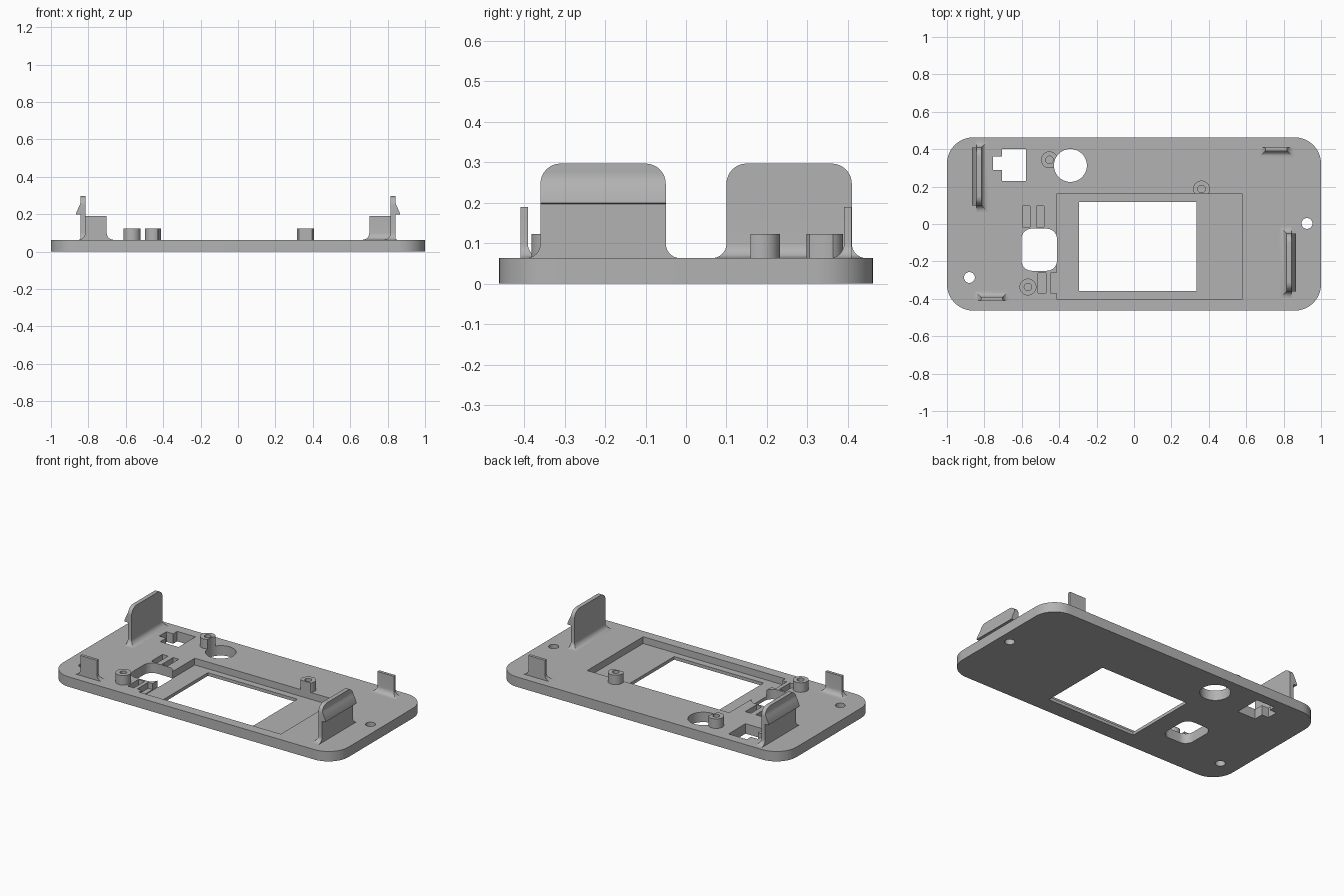
import bpy
from math import sin, cos, pi

if "Cube" in bpy.data.objects:
    bpy.data.objects.remove(bpy.data.objects["Cube"], do_unlink=True)

grey = bpy.data.materials.new("plain_grey")
grey.use_nodes = True
grey.diffuse_color = (0.45, 0.45, 0.45, 1)
grey.node_tree.nodes["Principled BSDF"].inputs["Base Color"].default_value = grey.diffuse_color

THICK = 0.063   # plate thickness


def stack(name, rings):
    """Skin a list of equal-sized rings, capped at both ends."""
    n = len(rings[0])
    verts = [p for ring in rings for p in ring]
    faces = [list(range(n))[::-1], [len(verts) - n + i for i in range(n)]]
    for k in range(len(rings) - 1):
        for i in range(n):
            j = (i + 1) % n
            faces.append([k * n + i, k * n + j, (k + 1) * n + j, (k + 1) * n + i])
    mesh = bpy.data.meshes.new(name)
    mesh.from_pydata(verts, [], faces)
    mesh.materials.append(grey)
    obj = bpy.data.objects.new(name, mesh)
    bpy.context.collection.objects.link(obj)
    return obj


def prism(name, outline, z0, z1):
    return stack(name, [[(x, y, z) for x, y in outline] for z in (z0, z1)])


def circle(x, y, r, n=40):
    return [(x + r * cos(2 * pi * i / n), y + r * sin(2 * pi * i / n)) for i in range(n)]


def rect(x0, x1, y0, y1, r=0.0, n=10):
    if r == 0:
        return [(x0, y0), (x1, y0), (x1, y1), (x0, y1)]
    pts = []
    corners = [(x1 - r, y1 - r), (x0 + r, y1 - r), (x0 + r, y0 + r), (x1 - r, y0 + r)]
    for q, (cx, cy) in enumerate(corners):
        for i in range(n + 1):
            a = (q + i / n) * pi / 2
            pts.append((cx + r * cos(a), cy + r * sin(a)))
    return pts


def cut(obj, outline, z0, z1=0.5):
    cutter = prism("cutter", outline, z0, z1)
    mod = obj.modifiers.new("cut", 'BOOLEAN')
    mod.operation, mod.solver, mod.object = 'DIFFERENCE', 'EXACT', cutter
    bpy.context.view_layer.objects.active = obj
    bpy.ops.object.modifier_apply(modifier=mod.name)
    bpy.data.objects.remove(cutter, do_unlink=True)


def smooth(obj):
    bpy.ops.object.select_all(action='DESELECT')
    obj.select_set(True)
    bpy.context.view_layer.objects.active = obj
    bpy.ops.object.shade_smooth_by_angle(angle=0.6)


# Base plate with rounded corners
plate = prism("base_plate", rect(-1, 1, -0.463, 0.463, 0.14), 0, THICK)

# Screen recess and window, round hole, button hole, connector hole, screw holes
recess = rect(-0.415, 0.58, -0.4, 0.16)
round_hole = circle(-0.34, 0.313, 0.088, 56)
cut(plate, recess, 0.02)
through = [
    rect(-0.293, 0.333, -0.357, 0.118),
    round_hole,
    rect(-0.602, -0.412, -0.25, -0.025, 0.055),
    [(-0.706, 0.23), (-0.578, 0.23), (-0.578, 0.4), (-0.706, 0.4),
     (-0.706, 0.36), (-0.754, 0.36), (-0.754, 0.29), (-0.706, 0.29)],
    circle(0.925, 0.003, 0.029),
    circle(-0.88, -0.286, 0.029),
]
for outline in through:
    cut(plate, outline, -0.1)

# Shallow slots around the button hole
for x0, x1, y0, y1 in [(-0.596, -0.556, -0.015, 0.096), (-0.522, -0.482, -0.015, 0.096),
                       (-0.514, -0.47, -0.37, -0.262), (-0.446, -0.41, -0.37, -0.262)]:
    cut(plate, rect(x0, x1, y0, y1), 0.025)

# Screw posts with pilot holes, trimmed where they meet the openings
posts = [("rear_right_post", -0.452, 0.343), ("rear_left_post", 0.361, 0.187),
         ("front_right_post", -0.567, -0.337)]
for name, x, y in posts:
    post = prism(name, circle(x, y, 0.045), THICK - 0.01, 0.123)
    cut(post, recess, -0.1)
    cut(post, round_hole, -0.1)
    pilot = circle(x, y, 0.02, 24)
    cut(post, pilot, 0.02)
    cut(plate, pilot, 0.02)
    smooth(post)
smooth(plate)


def tab(name, place, half, thick, top, corner=0.0, hook=0.0):
    """Upright tab: place(u, v) maps length u and inward depth v to x, y."""
    fillet, n = 0.036, 8
    levels = [(THICK - 0.006, fillet, fillet, 0)]       # z, end, inner, outer offsets
    for i in range(n + 1):
        a = i / n * pi / 2
        d = fillet * (1 - sin(a))
        levels.append((THICK + fillet * (1 - cos(a)), d, d, 0))
    if hook:
        levels += [(0.197, 0, 0, 0), (0.199, 0, 0, hook), (0.207, 0, 0, hook)]
    if corner:
        for i in range(n + 1):
            a = i / n * pi / 2
            z = top - corner + corner * sin(a)
            out = max(0, min(hook, hook * (0.262 - z) / 0.055))
            levels.append((z, -corner * (1 - cos(a)), 0, out))
    else:
        levels.append((top, 0, 0, 0))
    rings = []
    for z, e, inner, outer in levels:
        h = half + e
        corners = [(-h, -outer), (h, -outer), (h, thick + inner), (-h, thick + inner)]
        rings.append([(*place(u, v), z) for u, v in corners])
    obj = stack(name, rings)
    bpy.ops.object.select_all(action='DESELECT')
    obj.select_set(True)
    bpy.context.view_layer.objects.active = obj
    bpy.ops.object.mode_set(mode='EDIT')
    bpy.ops.mesh.select_all(action='SELECT')
    bpy.ops.mesh.normals_make_consistent(inside=False)
    bpy.ops.object.mode_set(mode='OBJECT')
    smooth(obj)


# Hooked snap clips at the two ends, plain locating tabs at front and back
for side, label, yc in [(-1, "right", 0.255), (1, "left", -0.205)]:
    tab(label + "_snap_clip", lambda u, v: (side * (0.841 - v), yc + u),
        0.155, 0.026, 0.297, corner=0.05, hook=0.024)
for side, label in [(-1, "front"), (1, "back")]:
    tab(label + "_locating_tab", lambda u, v: (side * (0.76 + u), side * (0.409 - v)),
        0.05 + 0.008, 0.018, 0.19)
